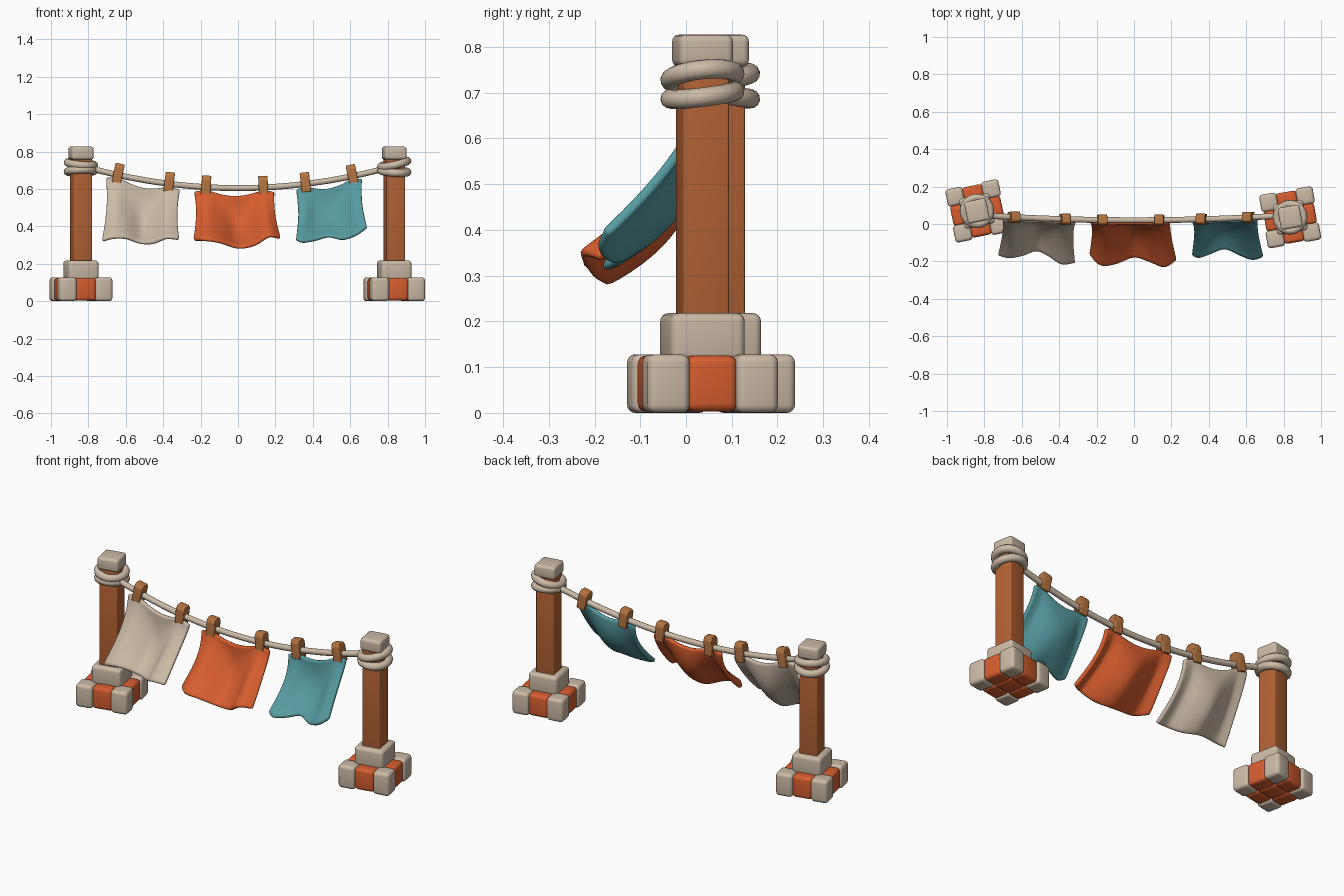
import bpy, bmesh, math
from mathutils import Vector

if "Cube" in bpy.data.objects:
    bpy.data.objects.remove(bpy.data.objects["Cube"])


def mat(name, r, g, b):
    m = bpy.data.materials.new(name)
    m.diffuse_color = (r, g, b, 1)
    m.use_nodes = True
    m.node_tree.nodes["Principled BSDF"].inputs["Base Color"].default_value = m.diffuse_color
    return m


STONE = mat("pale stone", 0.60, 0.49, 0.38)
ORANGE = mat("burnt orange", 0.68, 0.11, 0.028)
TEAL = mat("teal", 0.095, 0.33, 0.36)
WOOD = mat("post wood", 0.46, 0.125, 0.035)
PIN = mat("pin wood", 0.47, 0.18, 0.055)


def finish(name, bm, material, angle=None):
    bmesh.ops.recalc_face_normals(bm, faces=bm.faces)
    me = bpy.data.meshes.new(name)
    bm.to_mesh(me)
    bm.free()
    me.materials.append(material)
    ob = bpy.data.objects.new(name, me)
    bpy.context.collection.objects.link(ob)
    for p in me.polygons:
        p.use_smooth = True
    if angle:
        bpy.ops.object.select_all(action='DESELECT')
        ob.select_set(True)
        bpy.context.view_layer.objects.active = ob
        bpy.ops.object.shade_smooth_by_angle(angle=math.radians(angle))
    return ob


def block(name, origin, rot, offset, size, bevel, material):
    """Rounded box, placed in a post's turned frame."""
    bm = bmesh.new()
    bmesh.ops.create_cube(bm, size=1)
    for v in bm.verts:
        v.co = Vector([a * s for a, s in zip(v.co, size)])
    bmesh.ops.bevel(bm, geom=bm.edges[:], offset=bevel, segments=4, profile=0.5, affect='EDGES')
    for v in bm.verts:
        v.co += Vector(offset)
    ob = finish(name, bm, material, 50)
    ob.location = (*origin, 0)
    ob.rotation_euler.z = rot


def rope_at(x):
    return Vector((x, 0.02 + 0.04 * x * x, 0.605 + 0.17 * x * x))


def tube(name, pts, radius, cyclic=False):
    cu = bpy.data.curves.new(name, 'CURVE')
    cu.dimensions = '3D'
    cu.bevel_depth = radius
    cu.bevel_resolution = 4
    cu.use_fill_caps = True
    sp = cu.splines.new('POLY')
    sp.points.add(len(pts) - 1)
    for p, c in zip(sp.points, pts):
        p.co = (*c, 1)
    sp.use_cyclic_u = cyclic
    sp.use_smooth = True
    cu.materials.append(STONE)
    ob = bpy.data.objects.new(name, cu)
    bpy.context.collection.objects.link(ob)


def ring(name, centre, z, tilt_x, tilt_y):
    pts = []
    for i in range(40):
        a = math.tau * i / 40
        x, y = 0.071 * math.cos(a), 0.071 * math.sin(a)
        pts.append((centre[0] + x, centre[1] + y, z + tilt_x * x + tilt_y * y))
    tube(name, pts, 0.021, True)


# Posts: 3 x 3 stone base, collar, shaft, cap, rope windings
for side, c, deg, tilt in (("left", (-0.84, 0.07), 12, -0.1), ("right", (0.835, 0.036), 10, 0.22)):
    r = math.radians(deg)
    for i in (-1, 0, 1):
        for j in (-1, 0, 1):
            corner = i and j
            w = 0.094 if corner else 0.112
            d = 0.098 if corner else 0.09
            size = (0.094, 0.094, 0.128) if corner else (
                0.112 if i == 0 else 0.09, 0.112 if j == 0 else 0.09, 0.122)
            k = 0.098 if corner else 0.092
            block(f"{side}_base_block", c, r, (i * k, j * k, 0.064), size, 0.018,
                  STONE if corner else ORANGE)
    block(f"{side}_collar", c, r, (0, 0, 0.165), (0.165, 0.165, 0.106), 0.018, STONE)
    block(f"{side}_post", c, r, (0, 0, 0.475), (0.101, 0.101, 0.59), 0.005, WOOD)
    block(f"{side}_cap", c, r, (0, 0, 0.792), (0.119, 0.119, 0.07), 0.015, STONE)
    ring(f"{side}_upper_winding", c, 0.735, tilt, 0.1)
    ring(f"{side}_lower_winding", c, 0.695, -tilt * 0.3, 0.12 if side == "right" else -0.12)

# Sagging line
tube("clothes_line", [(-0.80, 0.062, 0.722)] + [rope_at(-0.76 + 1.52 * i / 40) for i in range(41)]
     + [(0.80, 0.04, 0.715)], 0.016)

# Pegs: upside-down U profile, pushed over the line
PEG = [(-0.028, -0.055), (-0.03, 0.03), (-0.018, 0.05), (0.018, 0.05),
       (0.03, 0.03), (0.028, -0.055), (0.012, -0.055), (0.01, 0.0), (-0.01, 0.0), (-0.012, -0.055)]
for n, x in enumerate((-0.64, -0.367, -0.17, 0.135, 0.36, 0.61)):
    bm = bmesh.new()
    f = bm.faces.new([bm.verts.new((-0.025, y, z)) for y, z in PEG])
    ext = bmesh.ops.extrude_face_region(bm, geom=[f])["geom"]
    for v in ext:
        if isinstance(v, bmesh.types.BMVert):
            v.co.x = 0.025
    ob = finish(f"peg_{n + 1}", bm, PIN, 40)
    ob.location = rope_at(x) + Vector((0, 0, 0.012))
    ob.rotation_euler.y = -math.atan(0.34 * x)
    b = ob.modifiers.new("soft_edges", 'BEVEL')
    b.width = 0.004
    b.segments = 2


def spline(pts, t):
    """Smooth curve through evenly spaced points."""
    n = len(pts) - 1
    i = min(int(t * n), n - 1)
    f = t * n - i
    p = [Vector(pts[max(0, min(n, i + k))]) for k in (-1, 0, 1, 2)]
    return 0.5 * (2 * p[1] + (p[2] - p[0]) * f + (2 * p[0] - 5 * p[1] + 4 * p[2] - p[3]) * f * f
                  + (3 * p[1] - p[0] - 3 * p[2] + p[3]) * f ** 3)


def cloth(name, xl, xr, pegs, hem, material):
    """Hem rows: x, y, z, and how late the cloth swings forward."""
    nu, nv = 30, 18
    bm = bmesh.new()
    rows = []
    for j in range(nv + 1):
        v = j / nv
        row = []
        for i in range(nu + 1):
            u = i / nu
            hx, hy, hz, p = spline(hem, u)
            x = xl + (xr - xl) * u
            top = rope_at(x)
            a, b = pegs
            if a < x < b:
                drop = 0.012 + 0.03 * math.sin(math.pi * (x - a) / (b - a))
            else:
                drop = 0.012 + 0.25 * min(abs(x - a), abs(x - b))
            zt, yt = top.z - drop, top.y - 0.012
            pinch = 0.012 * math.sin(math.pi * v) * (1 - 2 * u)
            row.append(bm.verts.new((x + (hx - x) * v + pinch, yt + (hy - yt) * v ** p,
                                     zt + (hz - zt) * v)))
        rows.append(row)
    for r0, r1 in zip(rows, rows[1:]):
        for i in range(nu):
            bm.faces.new((r0[i], r1[i], r1[i + 1], r0[i + 1]))
    ob = finish(name, bm, material)
    s = ob.modifiers.new("thickness", 'SOLIDIFY')
    s.thickness = 0.022
    s.offset = 0
    ob.modifiers.new("soften", 'SUBSURF').levels = 1


# Three cloths blown towards the front
cloth("cream_cloth", -0.705, -0.31, (-0.64, -0.367),
      [(-0.725, -0.165, 0.32, 1.5), (-0.67, -0.18, 0.335, 1.5), (-0.60, -0.17, 0.335, 2.0),
       (-0.52, -0.145, 0.31, 2.8), (-0.45, -0.175, 0.31, 2.3), (-0.385, -0.215, 0.335, 1.6),
       (-0.315, -0.205, 0.33, 1.5)], STONE)
cloth("orange_cloth", -0.235, 0.195, (-0.17, 0.135),
      [(-0.235, -0.16, 0.325, 1.7), (-0.18, -0.22, 0.325, 1.5), (-0.10, -0.215, 0.315, 2.0),
       (0.0, -0.18, 0.285, 2.8), (0.09, -0.205, 0.30, 2.2), (0.165, -0.23, 0.345, 1.5),
       (0.225, -0.19, 0.335, 1.6)], ORANGE)
cloth("teal_cloth", 0.31, 0.663, (0.36, 0.61),
      [(0.31, -0.165, 0.33, 1.7), (0.345, -0.18, 0.315, 1.8), (0.41, -0.16, 0.325, 2.5),
       (0.485, -0.135, 0.345, 2.9), (0.56, -0.165, 0.33, 2.2), (0.635, -0.19, 0.355, 1.5),
       (0.69, -0.175, 0.395, 1.4)], TEAL)
